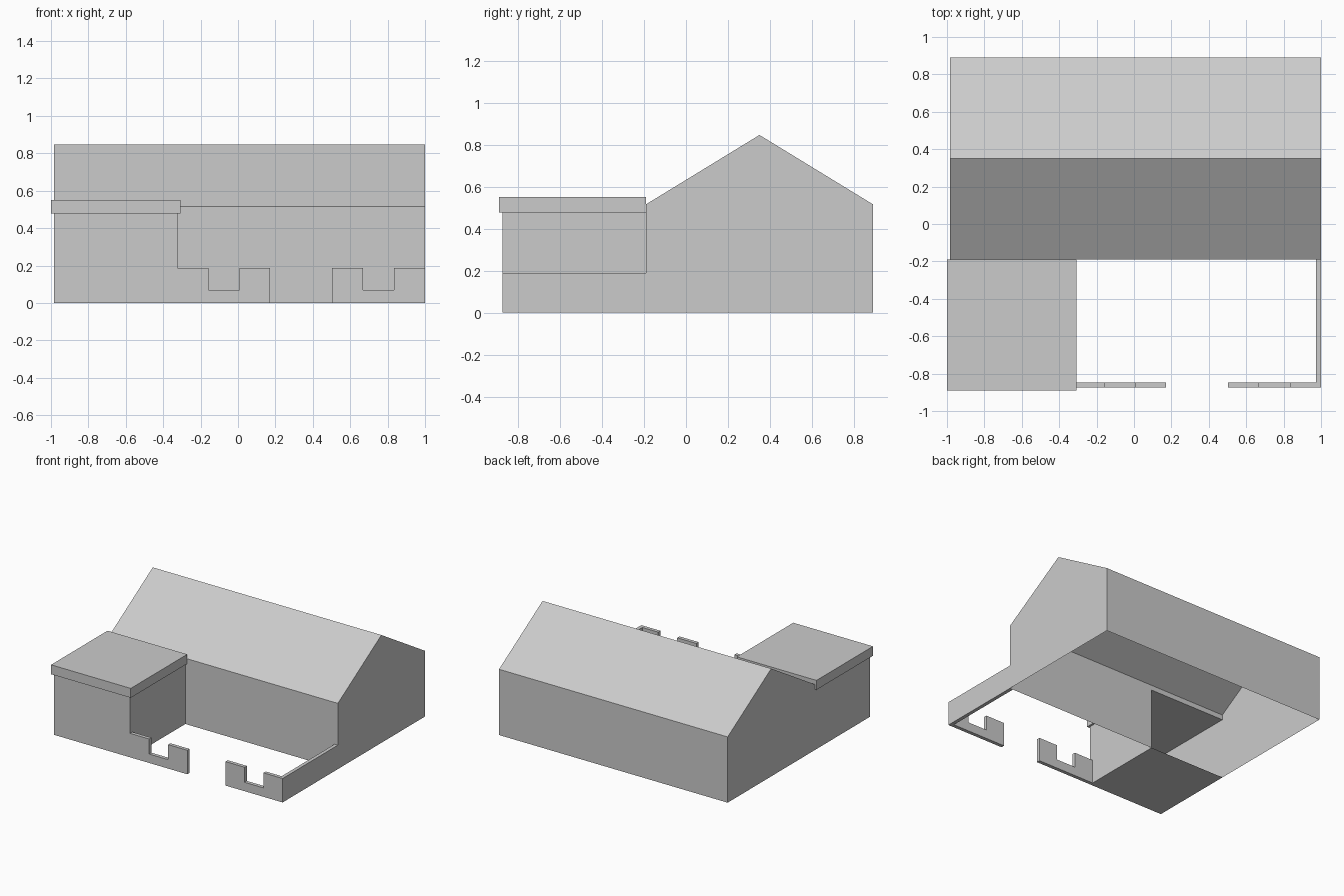
import bpy, bmesh

if "Cube" in bpy.data.objects:
    bpy.data.objects.remove(bpy.data.objects["Cube"])

LEFT, RIGHT = -0.985, 1.0          # house ends
FRONT, BACK = -0.19, 0.89          # house front and back walls
EAVE, RIDGE = 0.516, 0.846
YARD = -0.875                      # front line of wing and yard wall
WING_X, WING_TOP = -0.324, 0.477
WALL_H, SILL_H, THICK = 0.188, 0.07, 0.028


def make(name, polygons):
    """Thin flat-faced object from outward-wound polygons."""
    bm = bmesh.new()
    for poly in polygons:
        bm.faces.new([bm.verts.new(p) for p in poly])
    bmesh.ops.remove_doubles(bm, verts=bm.verts, dist=1e-5)
    mesh = bpy.data.meshes.new(name)
    bm.to_mesh(mesh)
    bm.free()
    obj = bpy.data.objects.new(name, mesh)
    bpy.context.collection.objects.link(obj)
    return obj


def prism(name, outline, y0, y1):
    """Solid from an anticlockwise x-z outline, running from y0 back to y1."""
    near = [(x, y0, z) for x, z in outline]
    far = [(x, y1, z) for x, z in outline]
    n = len(outline)
    sides = [[near[i], far[i], far[(i + 1) % n], near[(i + 1) % n]] for i in range(n)]
    return make(name, [near, far[::-1]] + sides)


def rect(x0, x1, z0, z1):
    return [(x0, z0), (x1, z0), (x1, z1), (x0, z1)]


# Gabled house: open-bottomed shell, front wall open where the wing joins
gable = [(FRONT, 0), (BACK, 0), (BACK, EAVE), ((FRONT + BACK) / 2, RIDGE), (FRONT, EAVE)]
faces = [[(RIGHT, y, z) for y, z in gable],
         [(LEFT, y, z) for y, z in reversed(gable)]]
for (ya, za), (yb, zb) in zip(gable[1:], gable[2:]):
    faces.append([(RIGHT, ya, za), (LEFT, ya, za), (LEFT, yb, zb), (RIGHT, yb, zb)])
front = [(WING_X, 0), (RIGHT, 0), (RIGHT, EAVE), (LEFT, EAVE), (LEFT, WING_TOP), (WING_X, WING_TOP)]
faces.append([(x, FRONT, z) for x, z in front])
make("house_shell", faces)

# Wing: three walls and a floor, open to the house
plan = [(LEFT, FRONT), (LEFT, YARD), (WING_X, YARD), (WING_X, FRONT)]
walls = [[(*a, 0), (*b, 0), (*b, WING_TOP), (*a, WING_TOP)] for a, b in zip(plan, plan[1:])]
make("wing_walls", walls + [[(x, y, 0) for x, y in reversed(plan)]])

# Overhanging flat roof slab
prism("wing_roof", rect(-1.0, -0.308, WING_TOP, 0.551), -0.89, FRONT)

# Notched yard walls either side of the gateway
step = (RIGHT - LEFT) / 12
for name, x in (("yard_wall_left", WING_X), ("yard_wall_right", RIGHT - 3 * step)):
    a, b, c = x + step, x + 2 * step, x + 3 * step
    prism(name, [(x, 0), (c, 0), (c, WALL_H), (b, WALL_H), (b, SILL_H),
                 (a, SILL_H), (a, WALL_H), (x, WALL_H)], YARD, YARD + THICK)

# Side yard wall back to the house
prism("yard_wall_side", rect(RIGHT - THICK, RIGHT, 0, WALL_H), YARD + THICK, FRONT)
